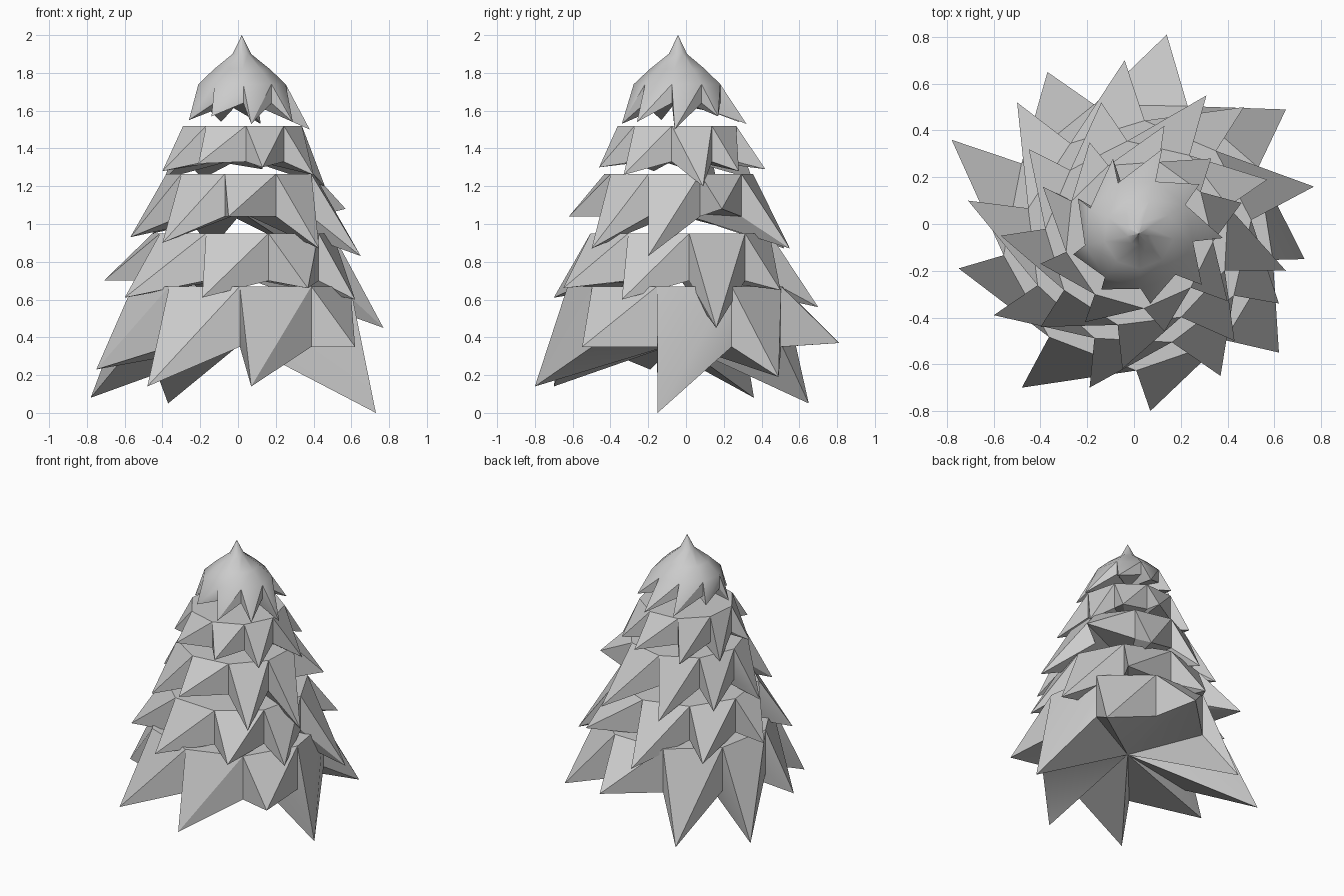
import bpy, bmesh
from math import radians, cos, sin

if "Cube" in bpy.data.objects:
    bpy.data.objects.remove(bpy.data.objects["Cube"])

CX, CY, SIDES = 0.02, -0.042, 9


def ring_points(r, z, start):
    return [(CX + r * cos(radians(start + 40 * k)),
             CY + r * sin(radians(start + 40 * k)), z) for k in range(SIDES)]


def tier(name, start, r, z_top, z_notch, tips, crown=(), apex=None):
    """Nine-sided drum of needles: each side ends in one drooping tip."""
    bm = bmesh.new()
    top = [bm.verts.new(p) for p in ring_points(r, z_top, start)]
    notch = [bm.verts.new(p) for p in ring_points(r, z_notch, start)]
    tip = [bm.verts.new(p) for p in tips]
    under = bm.verts.new((CX, CY, z_notch + 0.02))
    # outer needles and the underside
    for k in range(SIDES):
        n = (k + 1) % SIDES
        bm.faces.new((top[k], notch[k], tip[k]))
        bm.faces.new((top[k], tip[k], top[n]))
        bm.faces.new((top[n], tip[k], notch[n]))
        bm.faces.new((under, tip[k], notch[k]))
        bm.faces.new((under, notch[n], tip[k]))
    # optional crown rings, then the cap
    ring = top
    for cr, cz in crown:
        new = [bm.verts.new(p) for p in ring_points(cr, cz, start)]
        for k in range(SIDES):
            n = (k + 1) % SIDES
            bm.faces.new((ring[k], ring[n], new[n], new[k]))
        ring = new
    if apex is None:
        bm.faces.new(ring)
    else:
        peak = bm.verts.new((CX, CY, apex))
        for k in range(SIDES):
            bm.faces.new((ring[k], ring[(k + 1) % SIDES], peak))
    bmesh.ops.recalc_face_normals(bm, faces=bm.faces)
    mesh = bpy.data.meshes.new(name)
    bm.to_mesh(mesh)
    bm.free()
    ob = bpy.data.objects.new(name, mesh)
    bpy.context.collection.objects.link(ob)
    bpy.ops.object.select_all(action='DESELECT')
    ob.select_set(True)
    bpy.context.view_layer.objects.active = ob
    bpy.ops.object.shade_smooth_by_angle(angle=radians(30))


# lowest branches
tier("branches_bottom", -91, 0.585, 0.67, 0.35, [
    (0.07, -0.80, 0.14), (0.62, -0.55, 0.35), (0.73, -0.15, 0.0),
    (0.65, 0.49, 0.19), (0.14, 0.81, 0.37), (-0.37, 0.65, 0.05),
    (-0.78, 0.36, 0.08), (-0.75, -0.19, 0.23), (-0.48, -0.70, 0.14)])
# second row
tier("branches_second", -113, 0.485, 0.95, 0.70, [
    (-0.19, -0.70, 0.61), (0.37, -0.65, 0.66), (0.62, -0.34, 0.60),
    (0.77, 0.16, 0.45), (0.47, 0.50, 0.65), (-0.04, 0.70, 0.56),
    (-0.50, 0.52, 0.65), (-0.71, 0.10, 0.70), (-0.60, -0.39, 0.61)])
# third row
tier("branches_third", -103, 0.40, 1.265, 1.04, [
    (-0.05, -0.62, 1.04), (0.43, -0.50, 0.87), (0.65, -0.20, 0.83),
    (0.57, 0.19, 1.08), (0.31, 0.55, 0.87), (-0.14, 0.52, 0.87),
    (-0.45, 0.32, 0.95), (-0.57, -0.05, 0.93), (-0.40, -0.44, 0.90)])
# fourth row
tier("branches_fourth", -126, 0.32, 1.52, 1.33, [
    (-0.21, -0.42, 1.32), (0.13, -0.46, 1.30), (0.40, -0.33, 1.26),
    (0.46, 0.09, 1.20), (0.33, 0.28, 1.28), (0.13, 0.42, 1.29),
    (-0.19, 0.35, 1.24), (-0.39, 0.16, 1.24), (-0.40, -0.17, 1.28)])
# pointed crown
tier("tree_top", -128, 0.235, 1.74, 1.64, [
    (-0.14, -0.28, 1.57), (0.07, -0.34, 1.53), (0.29, -0.26, 1.54),
    (0.38, -0.06, 1.50), (0.28, 0.17, 1.57), (0.12, 0.32, 1.53),
    (-0.09, 0.28, 1.54), (-0.24, 0.11, 1.60), (-0.26, -0.13, 1.55)],
    crown=[(0.15, 1.82), (0.05, 1.90)], apex=2.0)
